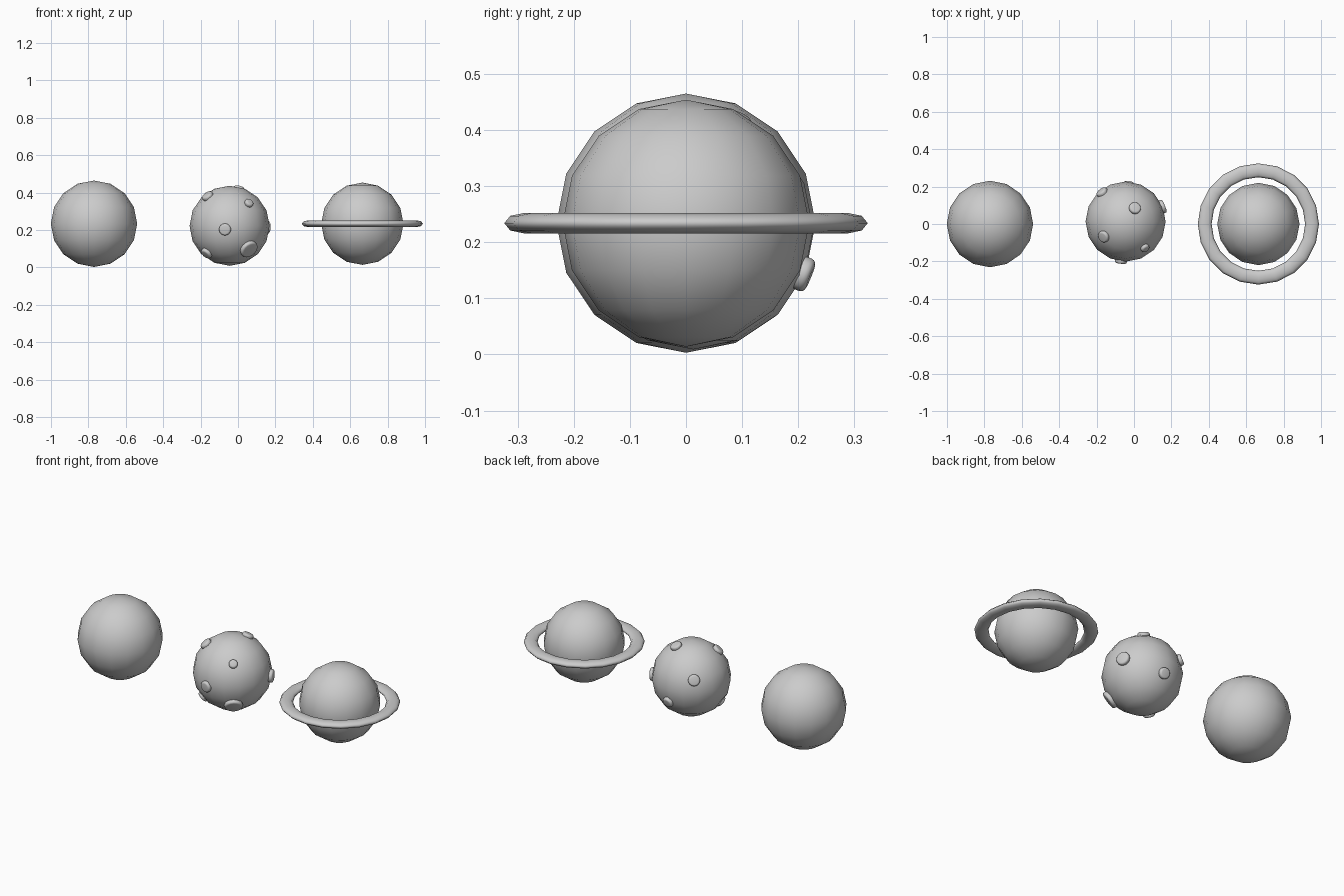
import bpy
from math import cos, sin, radians
from mathutils import Vector

cube = bpy.data.objects.get("Cube")
if cube:
    bpy.data.objects.remove(cube, do_unlink=True)

# One plain grey for everything
grey = bpy.data.materials.new("plain grey")
grey.use_nodes = True
color = (0.6, 0.6, 0.6, 1)
grey.diffuse_color = color
grey.node_tree.nodes["Principled BSDF"].inputs["Base Color"].default_value = color


def finish(name):
    obj = bpy.context.object
    obj.name = name
    obj.data.materials.append(grey)
    bpy.ops.object.shade_smooth()
    return obj


def ball(name, center, radius):
    bpy.ops.mesh.primitive_uv_sphere_add(segments=16, ring_count=8, radius=radius, location=center)
    return finish(name)


# Plain planet
ball("large_planet", (-0.77, 0, 0.234), 0.231)

# Ringed planet
ball("ringed_planet", (0.665, 0, 0.234), 0.22)
bpy.ops.mesh.primitive_torus_add(major_segments=20, minor_segments=8, major_radius=0.287,
                                 minor_radius=0.037, location=(0.665, 0, 0.234))
ring = finish("planet_ring")
ring.scale.z = 0.5

# Moon with raised round bumps scattered over it
moon_center = Vector((-0.045, 0.013, 0.223))
moon_radius = 0.214
ball("moon", moon_center, moon_radius)

bumps = [  # direction from the moon's centre, bump radius
    ((-0.117, -0.08, 0.158), 0.032),
    ((0.105, -0.143, 0.123), 0.024),
    ((-0.025, -0.213, -0.02), 0.032),
    ((0.105, -0.14, -0.126), 0.05),
    ((0.015, 0.197, -0.08), 0.031),
    ((-0.123, -0.093, -0.147), 0.032),
    ((0.197, 0.08, -0.008), 0.037),
    ((0.05, 0.072, 0.195), 0.032),
    ((-0.125, 0.155, 0.07), 0.032),
]
for i, (direction, radius) in enumerate(bumps):
    normal = Vector(direction).normalized()
    bpy.ops.mesh.primitive_cylinder_add(vertices=16, radius=radius, depth=0.028,
                                        location=moon_center + normal * moon_radius * 0.99,
                                        rotation=normal.to_track_quat("Z", "Y").to_euler())
    bump = finish(f"moon_bump_{i + 1}")
    bevel = bump.modifiers.new("rounded rim", "BEVEL")
    bevel.width = 0.01
    bevel.segments = 3
    bevel.limit_method = "ANGLE"
